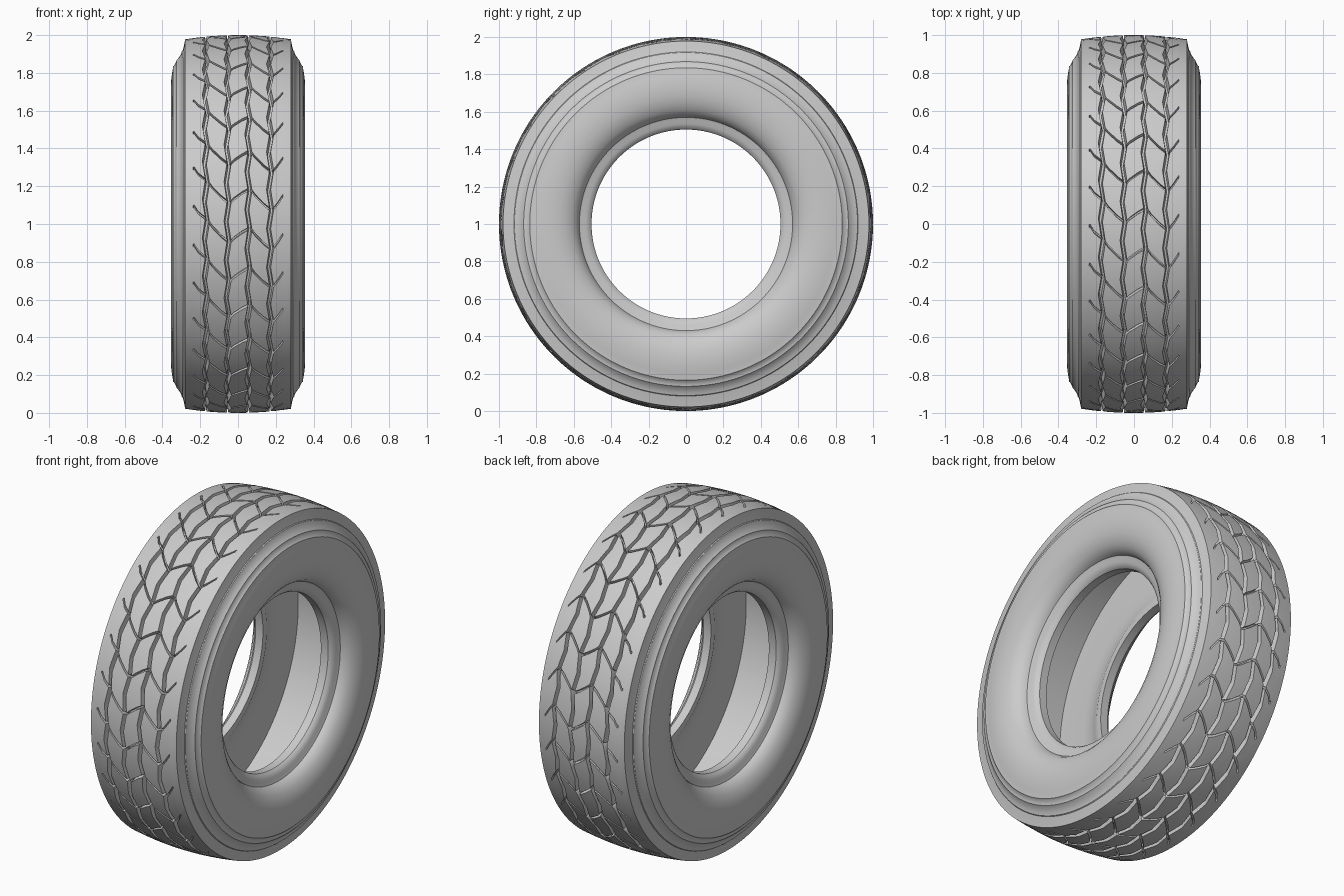
import bpy, bmesh, math

if "Cube" in bpy.data.objects:
    bpy.data.objects.remove(bpy.data.objects["Cube"])

PITCHES = 30
STEP = 2 * math.pi / PITCHES
GROOVES = [-0.17, -0.055, 0.055, 0.17]

# Skew of the sipes: angular shift along the tread as a function of x
SKEW = [(-0.28, 0), (-0.235, 0.10), (-0.21, 0.06), (-0.17, 0.02), (-0.055, -0.10),
        (0.055, -0.02), (0.17, -0.14), (0.21, -0.10), (0.235, -0.06), (0.28, 0)]


def skew(x):
    for (x0, a0), (x1, a1) in zip(SKEW, SKEW[1:]):
        if x0 <= x <= x1:
            return a0 + (a1 - a0) * (x - x0) / (x1 - x0)
    return 0.0


def crown(x):
    return 1.0 - 0.022 * (x / 0.28) ** 2


# Columns across the tire: (x, radius, skew, sipe depth, zigzag weight)
cols = []


def tread(x, depth=0.0, sipe=0.0, zig=0.0):
    cols.append((x, crown(x) - depth, skew(x), sipe, zig))


# Left shoulder rib
tread(-0.28)
tread(-0.255)
tread(-0.238)
tread(-0.232, sipe=0.02)
tread(-0.21, sipe=0.025)

# Four zigzag grooves with ribs between them
for i, g in enumerate(GROOVES):
    tread(g - 0.011, sipe=0.028, zig=1)
    tread(g - 0.005, depth=0.045, zig=1)
    tread(g + 0.005, depth=0.045, zig=1)
    tread(g + 0.011, sipe=0.028, zig=1)
    if i < 3:
        span = GROOVES[i + 1] - g
        for k in (0.3, 0.5, 0.7):
            tread(g + span * k, sipe=0.028)

# Right shoulder rib
tread(0.21, sipe=0.025)
tread(0.232, sipe=0.02)
tread(0.238)
tread(0.255)
tread(0.28)

# Sidewall with small ridges, bead, and hollow inside
SIDE = [(0.286, 0.945), (0.292, 0.92), (0.297, 0.916), (0.302, 0.898), (0.318, 0.875),
        (0.326, 0.868), (0.326, 0.862), (0.337, 0.84), (0.343, 0.835), (0.343, 0.829),
        (0.349, 0.80), (0.354, 0.76), (0.355, 0.72), (0.351, 0.68), (0.342, 0.645),
        (0.325, 0.61), (0.305, 0.587), (0.285, 0.575), (0.272, 0.57), (0.266, 0.555),
        (0.262, 0.535), (0.252, 0.515), (0.238, 0.505), (0.19, 0.505), (0.19, 0.54),
        (0.21, 0.58), (0.23, 0.64), (0.235, 0.70), (0.235, 0.90)]
cols += [(x, r, 0, 0, 0) for x, r in SIDE]
cols += [(-x, r, 0, 0, 0) for x, r in reversed(SIDE)]

# Rows within one pitch: (fraction of pitch, inside a sipe)
ROWS = [(-0.035, 0), (-0.022, 1), (0.022, 1), (0.035, 0), (0.2, 0),
        (0.35, 0), (0.5, 0), (0.65, 0), (0.8, 0)]


def zigzag(t):
    return 0.008 * (4 * abs((t % 1.0) - 0.5) - 1)


# Sweep the columns around the axle
bm = bmesh.new()
rings = []
for p in range(PITCHES):
    for t, in_sipe in ROWS:
        ring = []
        for x, r, a, sipe, zig in cols:
            ang = (p + t) * STEP + a
            rad = r - (sipe if in_sipe else 0)
            ring.append(bm.verts.new((x + zig * zigzag(t),
                                      -rad * math.cos(ang),
                                      1 + rad * math.sin(ang))))
        rings.append(ring)
n = len(cols)
for i, a in enumerate(rings):
    b = rings[(i + 1) % len(rings)]
    for j in range(n):
        k = (j + 1) % n
        bm.faces.new((a[j], a[k], b[k], b[j]))
bmesh.ops.recalc_face_normals(bm, faces=bm.faces)

mesh = bpy.data.meshes.new("tire")
bm.to_mesh(mesh)
bm.free()
mesh.shade_smooth()
mesh.set_sharp_from_angle(angle=math.radians(30))
tire = bpy.data.objects.new("tire", mesh)
bpy.context.collection.objects.link(tire)
